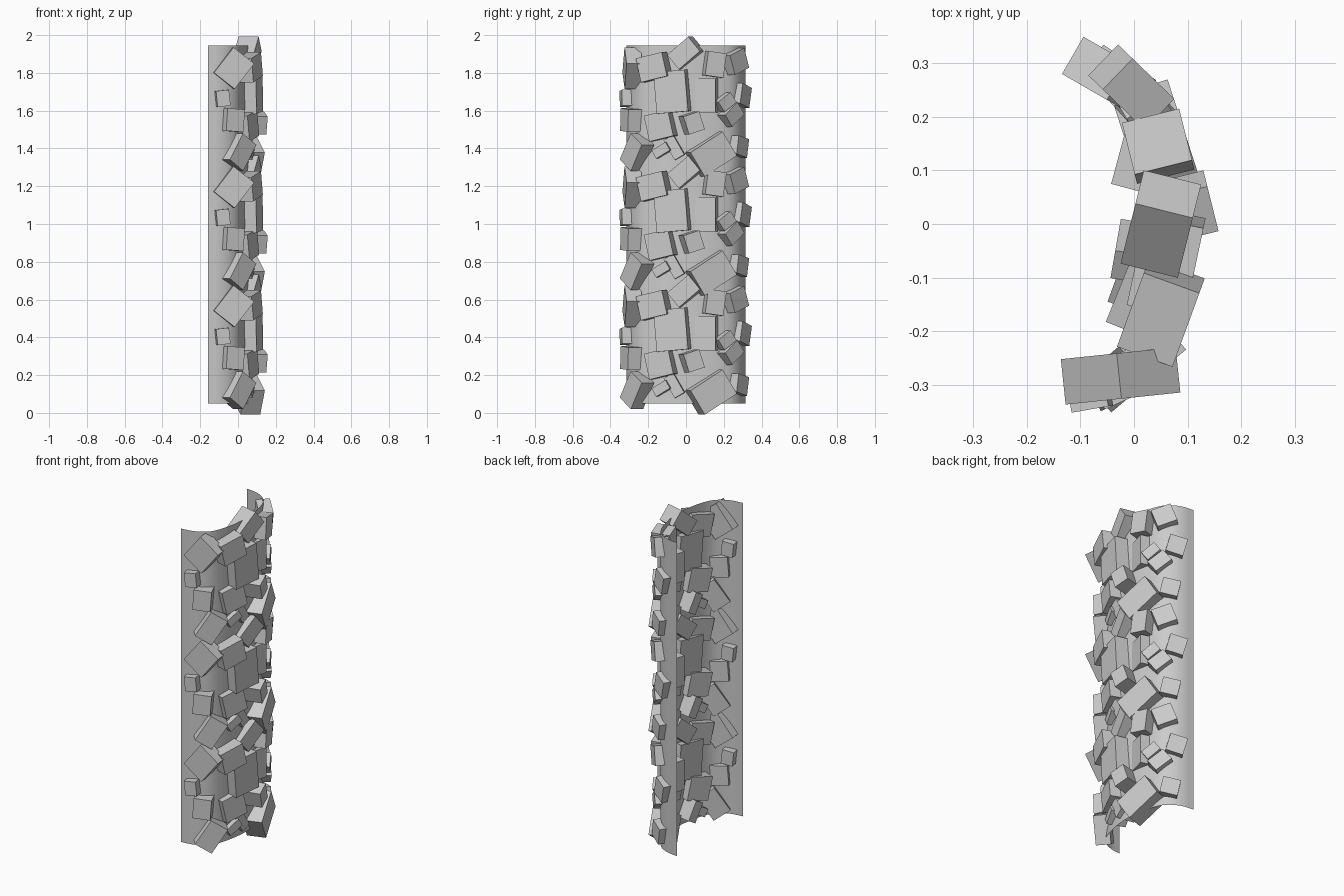
import bpy, bmesh
from math import radians
from mathutils import Matrix, Vector

if "Cube" in bpy.data.objects:
    bpy.data.objects.remove(bpy.data.objects["Cube"])

PERIOD = 0.63

# Thin curved backing shell: half profile mirrored, resampled smoothly, extruded up
half = [(-.16, .315), (-.095, .306), (-.035, .278), (.01, .225), (.042, .12)]
ctrl = [Vector((x, -y)) for x, y in half] + [Vector((.055, 0))] + [Vector(p) for p in reversed(half)]


def smooth_path(pts, n=4):
    ext = [2 * pts[0] - pts[1]] + pts + [2 * pts[-1] - pts[-2]]
    out = []
    for i in range(1, len(ext) - 2):
        a, b, c, d = ext[i - 1:i + 3]
        for k in range(n):
            t = k / n
            out.append(.5 * (2 * b + (c - a) * t + (2 * a - 5 * b + 4 * c - d) * t * t
                             + (3 * b - a - 3 * c + d) * t ** 3))
    return out + [pts[-1]]


def make_object(name, bm):
    mesh = bpy.data.meshes.new(name)
    bm.to_mesh(mesh)
    bm.free()
    obj = bpy.data.objects.new(name, mesh)
    bpy.context.collection.objects.link(obj)
    return obj


bm = bmesh.new()
cols = [(bm.verts.new((p.x, p.y, .05)), bm.verts.new((p.x, p.y, 1.945))) for p in smooth_path(ctrl)]
for a, b in zip(cols, cols[1:]):
    f = bm.faces.new((a[0], b[0], b[1], a[1]))
    f.smooth = True
make_object("curved_shell", bm)

# Blocks of the top tier: x, y, z, facing angle, width, height, tilt
front_side = [
    (-.025, -.283, 1.825, -84, .14, .17, -38),
    (-.085, -.303, 1.665, -80, .07, .085, 6),
    (-.03, -.288, 1.55, -66, .10, .12, -4),
    (.0, -.26, 1.38, -50, .11, .165, -33),
]
middle = [
    (.05, .0, 1.905, -14, .15, .10, 40),
    (.05, -.165, 1.83, -20, .15, .13, 13),
    (.06, -.07, 1.70, -12, .17, .22, 5),
    (.045, .145, 1.845, 14, .10, .13, -8),
    (.03, -.125, 1.52, -22, .14, .14, 13),
    (.09, .03, 1.535, 14, .09, .10, 18),
    (.05, .13, 1.37, 18, .21, .15, 32),
    (.02, -.115, 1.39, -20, .09, .05, 30),
    (.02, -.055, 1.405, -10, .06, .12, 30),
    (.02, .115, 1.68, 75, .10, .18, 0),
]
back_side = [
    (-.005, .255, 1.86, 46, .115, .11, 20),
    (-.06, .283, 1.68, 60, .10, .11, -15),
    (.03, .20, 1.645, 30, .09, .065, 35),
    (.005, .232, 1.58, 42, .11, .08, 38),
    (-.03, .268, 1.41, 56, .10, .10, -12),
]


def add_blocks(name, rows, depth):
    bm = bmesh.new()
    for tier in range(3):
        for x, y, z, az, w, h, tilt in rows:
            m = (Matrix.Translation((x, y, z - tier * PERIOD))
                 @ Matrix.Rotation(radians(az), 4, 'Z')
                 @ Matrix.Rotation(radians(tilt), 4, 'X')
                 @ Matrix.Diagonal((depth, w, h, 1)))
            bmesh.ops.create_cube(bm, size=1, matrix=m)
    make_object(name, bm)


# Scattered blocks, repeated in three tiers
add_blocks("front_side_blocks", front_side, .085)
add_blocks("middle_blocks", middle, .11)
add_blocks("back_side_blocks", back_side, .08)
